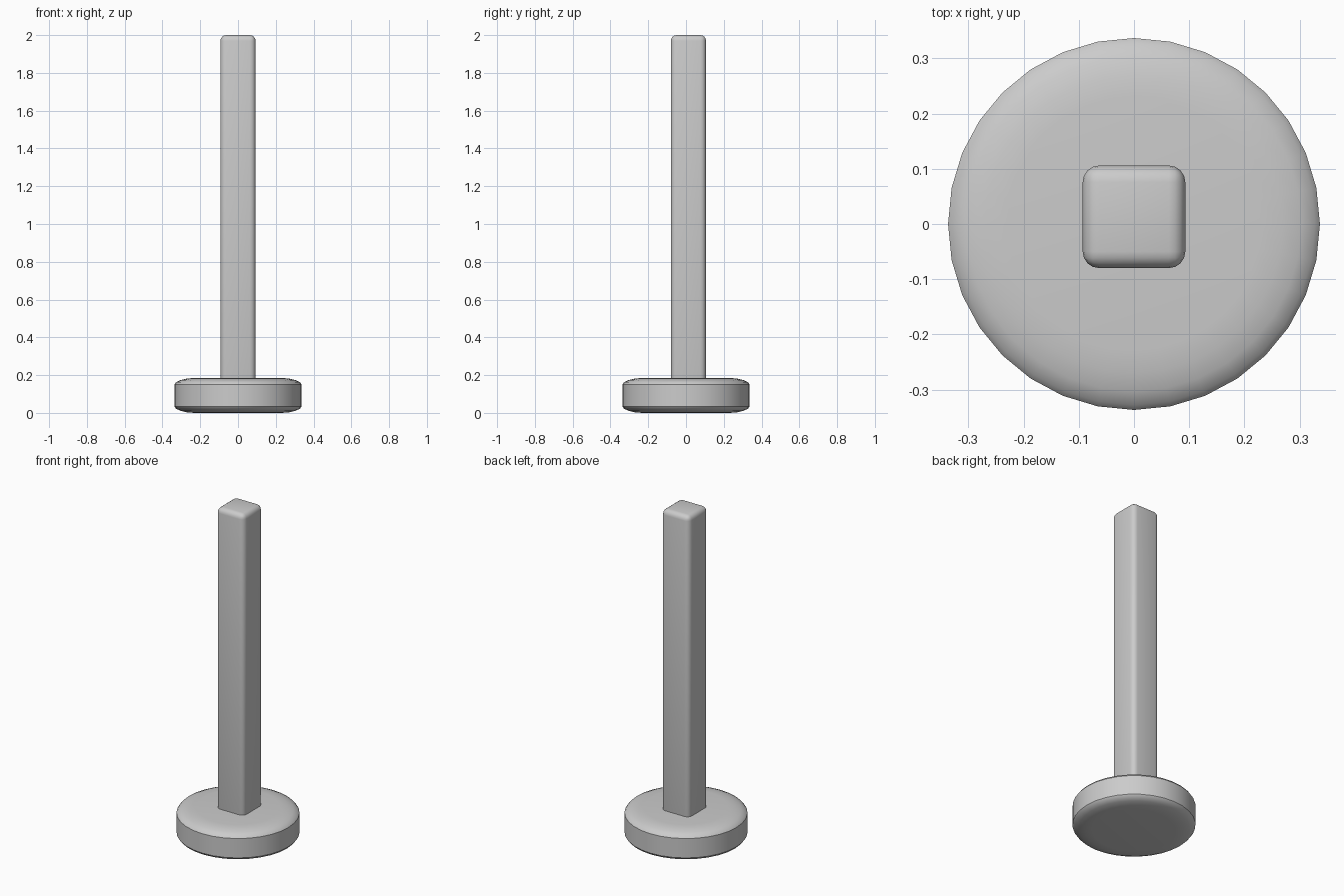
import bpy
import bmesh
import math

cube = bpy.data.objects.get("Cube")
if cube:
    bpy.data.objects.remove(cube, do_unlink=True)

# Single plain grey finish
grey = bpy.data.materials.new("plain_grey")
grey.use_nodes = True
colour = (0.6, 0.6, 0.6, 1)
grey.diffuse_color = colour
grey.node_tree.nodes["Principled BSDF"].inputs["Base Color"].default_value = colour


def make_object(name, bm, angle):
    bmesh.ops.recalc_face_normals(bm, faces=bm.faces)
    mesh = bpy.data.meshes.new(name)
    bm.to_mesh(mesh)
    bm.free()
    mesh.materials.append(grey)
    obj = bpy.data.objects.new(name, mesh)
    bpy.context.collection.objects.link(obj)
    bpy.ops.object.select_all(action="DESELECT")
    obj.select_set(True)
    bpy.context.view_layer.objects.active = obj
    bpy.ops.object.shade_smooth_by_angle(angle=math.radians(angle))
    return obj


# Round base: rounded rim profile, mirrored top to bottom, then spun
HEIGHT, SIDES = 0.185, 32
lower = [(0.23, 0.0), (0.27, 0.003), (0.303, 0.011), (0.328, 0.022), (0.337, 0.034)]
profile = lower + [(r, HEIGHT - z) for r, z in reversed(lower)]
bm = bmesh.new()
rings = [
    [bm.verts.new((r * math.cos(math.tau * i / SIDES), r * math.sin(math.tau * i / SIDES), z))
     for i in range(SIDES)]
    for r, z in profile
]
for a, b in zip(rings, rings[1:]):
    for i in range(SIDES):
        j = (i + 1) % SIDES
        bm.faces.new((a[i], a[j], b[j], b[i]))
bm.faces.new(rings[0])
bm.faces.new(rings[-1])
make_object("round_base", bm, 35)

# Square post with rounded edges, sunk into the base and set slightly back
WIDTH, BOTTOM, TOP = 0.186, 0.15, 2.0
bm = bmesh.new()
bmesh.ops.create_cube(bm, size=1)
for v in bm.verts:
    v.co.x *= WIDTH
    v.co.y = v.co.y * WIDTH + 0.013
    v.co.z = TOP if v.co.z > 0 else BOTTOM
bmesh.ops.bevel(bm, geom=bm.edges[:], offset=0.03, segments=4, profile=0.5, affect="EDGES")
make_object("square_post", bm, 40)
